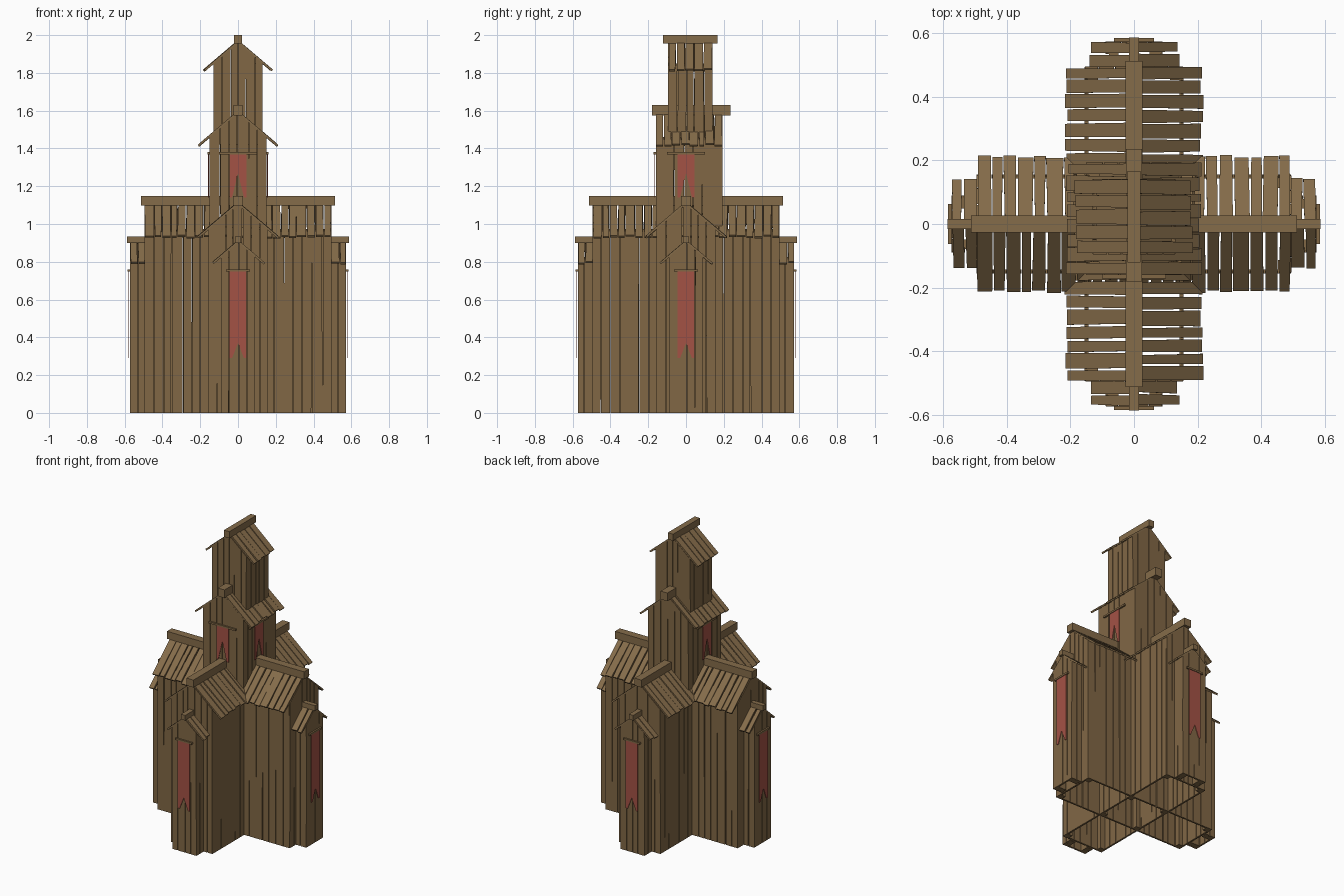
import bpy, bmesh, math, random
from mathutils import Vector, Matrix

if "Cube" in bpy.data.objects:
    bpy.data.objects.remove(bpy.data.objects["Cube"])

random.seed(7)
SLOPE = 0.85      # roof pitch shared by every gable


def material(name, rgb):
    m = bpy.data.materials.new(name)
    m.diffuse_color = (*rgb, 1)
    m.use_nodes = True
    m.node_tree.nodes["Principled BSDF"].inputs["Base Color"].default_value = m.diffuse_color
    return m


WOOD = material("wood", (0.22, 0.137, 0.06))
ROOF = material("roof_wood", (0.235, 0.15, 0.068))
RED = material("red_cloth", (0.37, 0.085, 0.06))


def jit(a):
    return random.uniform(-a, a)


def prism(bm, pts, off):
    """Extrude a flat polygon along an offset vector."""
    off = Vector(off)
    a = [bm.verts.new(p) for p in pts]
    b = [bm.verts.new(Vector(p) + off) for p in pts]
    n = len(a)
    bm.faces.new(a)
    bm.faces.new(b[::-1])
    for i in range(n):
        bm.faces.new((a[i], b[i], b[(i + 1) % n], a[(i + 1) % n]))


def box(bm, x0, x1, y0, y1, z0, z1):
    prism(bm, [(x0, y0, z0), (x1, y0, z0), (x1, y1, z0), (x0, y1, z0)], (0, 0, z1 - z0))


def finish(bm, name, mat, turn):
    bmesh.ops.recalc_face_normals(bm, faces=bm.faces)
    bm.transform(Matrix.Rotation(turn, 4, 'Z'))
    me = bpy.data.meshes.new(name)
    bm.to_mesh(me)
    bm.free()
    me.materials.append(mat)
    ob = bpy.data.objects.new(name, me)
    bpy.context.collection.objects.link(ob)


def strips(lo, hi, pitch):
    """Uneven board intervals filling lo..hi."""
    n = max(2, round((hi - lo) / pitch))
    cuts = [lo + (hi - lo) * i / n + (jit(pitch * .15) if 0 < i < n else 0) for i in range(n + 1)]
    return list(zip(cuts, cuts[1:]))


def house(name, w, y0, y1, z0, apex, over, beam, turn=0, ends=(1, 1), t=0.012):
    """Plank box with a gabled plank roof; ridge runs along local y."""
    hw, bh, ext = beam
    zside = apex - SLOPE * w - 0.012
    bm = bmesh.new()
    # side wall planks
    for s in (-1, 1):
        for a, b in strips(y0, y1, 0.05):
            g = [random.uniform(0, .0035) for _ in range(4)]
            prism(bm, [(s * w, a + g[0], z0), (s * w, b - g[1], z0),
                       (s * w, b - g[2], zside), (s * w, a + g[3], zside)], (-s * t, 0, 0))
    # gable planks cut to the roof line
    top = lambda u: apex - 0.012 - SLOPE * abs(u)
    for y, s, on in ((y0, 1, ends[0]), (y1, -1, ends[1])):
        if not on:
            continue
        for a, b in strips(-w, w, 0.047):
            g = [random.uniform(0, .003) for _ in range(4)]
            pts = [(a + g[0], y, z0), (b - g[1], y, z0), (b - g[2], y, top(b - g[2]))]
            if a < 0 < b:
                pts.append((0, y, top(0)))
            pts.append((a + g[3], y, top(a + g[3])))
            prism(bm, pts, (0, s * t, 0))
    # corner posts
    p = 0.03
    for sx in (-1, 1):
        for y, s in ((y0, 1), (y1, -1)):
            xa, xb = sorted((sx * (w - t), sx * (w - t - p)))
            ya, yb = sorted((y + s * t, y + s * (t + p)))
            box(bm, xa, xb, ya, yb, z0, zside)
    finish(bm, name + "_walls", WOOD, turn)
    # roof boards running down both slopes
    bm = bmesh.new()
    for s in (-1, 1):
        for a, b in strips(y0, y1, 0.045):
            g = [random.uniform(0, .006) for _ in range(4)]
            e = w + over + jit(.005)
            lift = jit(.002)
            z = lambda u: apex - SLOPE * u + lift
            prism(bm, [(0, a + g[0], z(0)), (s * e, a + g[1], z(e)),
                       (s * e, b - g[2], z(e)), (0, b - g[3], z(0))],
                  (-s * 0.007, 0, -0.009))
    finish(bm, name + "_roof", ROOF, turn)
    # ridge beam
    bm = bmesh.new()
    box(bm, -hw, hw, y0 - ext[0], y1 + ext[1], apex + bh[0], apex + bh[1])
    finish(bm, name + "_ridge_beam", ROOF, turn)


def banner(name, y, hw, ztop, znotch, ztip, rod, turn):
    """Swallow-tailed cloth hung from a thin rod on the local -y side."""
    bm = bmesh.new()
    prism(bm, [(-hw, y, ztop), (-hw, y, ztip), (-hw * .7, y, ztip), (0, y, znotch),
               (hw * .7, y, ztip), (hw, y, ztip), (hw, y, ztop)], (0, 0.004, 0))
    finish(bm, name, RED, turn)
    bm = bmesh.new()
    box(bm, -rod, rod, y - 0.004, y + 0.008, ztop - 0.002, ztop + 0.010)
    finish(bm, name + "_rod", WOOD, turn)


# crossing wings
BIG = (0.026, (-0.02, 0.03), (0.018, 0.018))
house("front_back_wing", 0.155, -0.495, 0.495, 0, 1.118, 0.058, BIG)
house("left_right_wing", 0.155, -0.495, 0.495, 0, 1.118, 0.058, BIG, turn=math.pi / 2)

# posts at the crossing
bm = bmesh.new()
for sx in (-1, 1):
    for sy in (-1, 1):
        box(bm, sx * .128 - .015, sx * .128 + .015, sy * .128 - .015, sy * .128 + .015, 0, 0.97)
finish(bm, "crossing_posts", WOOD, 0)

# shallow end bays with banners on all four sides
for i, side in enumerate(("front", "right", "back", "left")):
    turn = i * math.pi / 2
    house(side + "_end_bay", 0.09, -0.573, -0.49, 0, 0.915, 0.05,
          (0.016, (-0.015, 0.02), (0.014, 0)), turn, ends=(1, 0))
    banner(side + "_banner", -0.580, 0.045, 0.75, 0.37, 0.29, 0.063, turn)

# central tower and its upper stage
house("middle_tower", 0.151, -0.16, 0.193, 0.93, 1.60, 0.058,
      (0.025, (-0.025, 0.03), (0.02, 0.042)))
house("top_tower", 0.13, -0.096, 0.141, 1.42, 1.973, 0.052,
      (0.02, (-0.018, 0.027), (0.025, 0.025)))

# tower banners on the front and both sides
for side, y, turn in (("front", -0.167, 0), ("right", -0.158, math.pi / 2), ("left", -0.158, -math.pi / 2)):
    banner("tower_" + side + "_banner", y, 0.045, 1.37, 1.27, 1.14, 0.10, turn)
